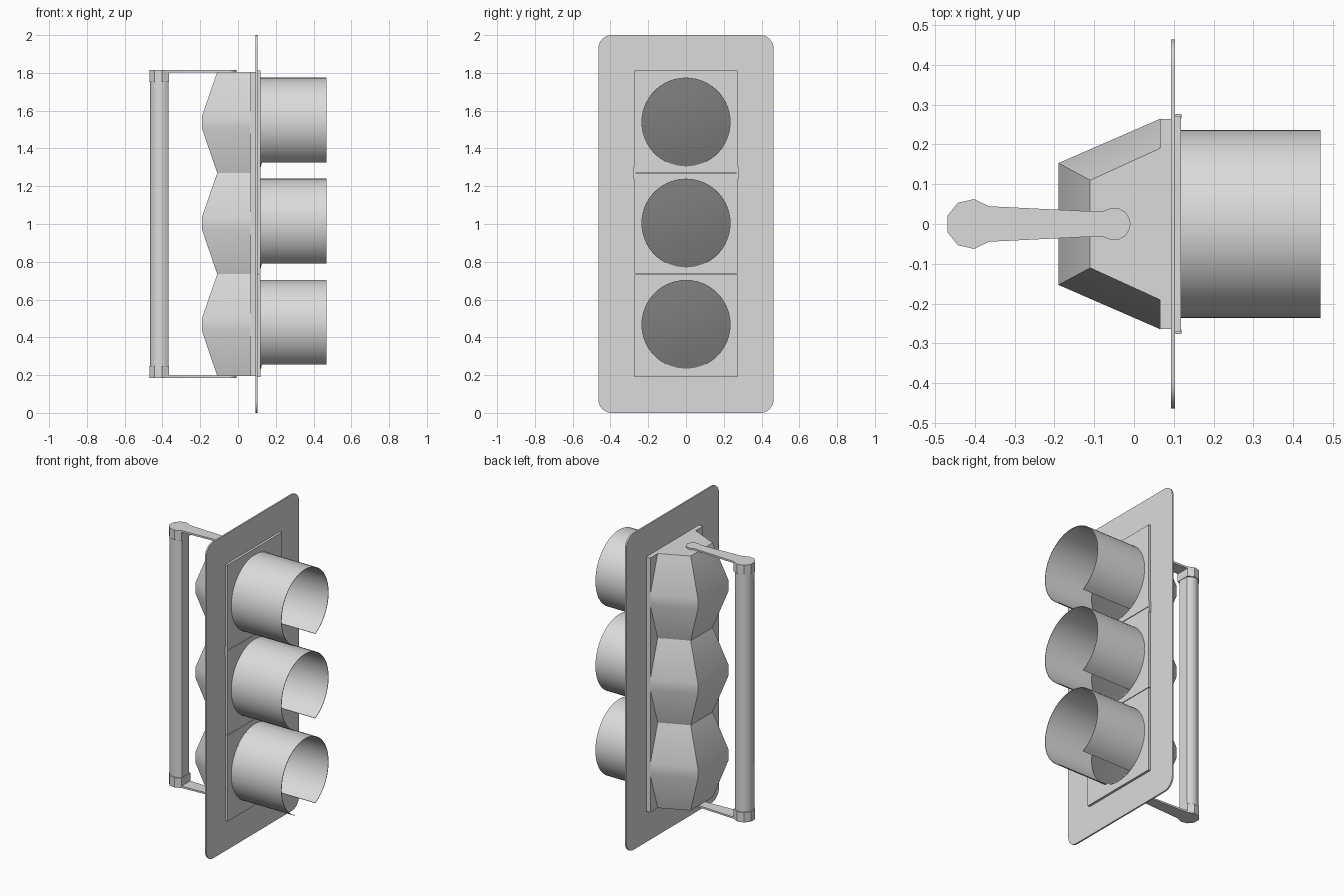
import bpy, bmesh, math
from mathutils import Vector

if "Cube" in bpy.data.objects:
    bpy.data.objects.remove(bpy.data.objects["Cube"])


def material(name, v):
    m = bpy.data.materials.new(name)
    m.diffuse_color = (v, v, v, 1)
    m.use_nodes = True
    m.node_tree.nodes["Principled BSDF"].inputs["Base Color"].default_value = m.diffuse_color
    return m


grey = material("light grey", 0.71)
dark = material("dark grey", 0.2)


def finish(name, bm, mat=grey, recalc=True):
    if recalc:
        bmesh.ops.recalc_face_normals(bm, faces=bm.faces)
    me = bpy.data.meshes.new(name)
    bm.to_mesh(me)
    bm.free()
    me.materials.append(mat)
    ob = bpy.data.objects.new(name, me)
    bpy.context.collection.objects.link(ob)
    bpy.ops.object.select_all(action='DESELECT')
    ob.select_set(True)
    bpy.context.view_layer.objects.active = ob
    bpy.ops.object.shade_smooth_by_angle(angle=math.radians(30))
    return ob


def prism(name, pts, lo, hi, axis):
    """Extrude an outline: (y, z) points along x, or (x, y) points along z."""
    def place(p, t):
        return Vector((t, *p)) if axis == 'x' else Vector((*p, t))
    bm = bmesh.new()
    a = [bm.verts.new(place(p, lo)) for p in pts]
    b = [bm.verts.new(place(p, hi)) for p in pts]
    n = len(pts)
    for i in range(n):
        j = (i + 1) % n
        bm.faces.new((a[i], a[j], b[j], b[i]))
    bm.faces.new(a[::-1])
    bm.faces.new(b)
    return finish(name, bm)


def arc(cx, cy, r, a0, a1, n):
    """Points on an arc, angles in degrees, both ends included."""
    return [(cx + r * math.cos(math.radians(a0 + (a1 - a0) * i / n)),
             cy + r * math.sin(math.radians(a0 + (a1 - a0) * i / n)))
            for i in range(n + 1)]


def rect(w, z0, z1):
    return [(-w, z0), (w, z0), (w, z1), (-w, z1)]


CENTRES = (0.468, 1.004, 1.539)
SEAMS = (0.195, 0.735, 1.27, 1.805)

# backplate with rounded corners
R = 0.07
outline = []
for sy, z, start in ((1, R, -90), (1, 2 - R, 0), (-1, 2 - R, 90), (-1, R, 180)):
    outline += arc(sy * (0.464 - R), z, R, start, start + 90, 6)
prism("backplate", outline, 0.093, 0.103, 'x')

# housing frame and its three faceted bulges
prism("housing_frame", rect(0.264, 0.195, 1.805), 0.065, 0.095, 'x')
levels = []
for i, c in enumerate(CENTRES):
    levels += [(SEAMS[i], False), (c - 0.035, True), (c + 0.035, True)]
levels.append((SEAMS[3], False))
bm = bmesh.new()
rings = []
for z, wide in levels:
    if wide:
        sec = [(0.065, 0.264), (-0.19, 0.153), (-0.19, -0.153), (0.065, -0.264)]
    else:
        sec = [(0.065, 0.19), (-0.11, 0.11), (-0.11, -0.11), (0.065, -0.19)]
    rings.append([bm.verts.new((x, y, z)) for x, y in sec])
for a, b in zip(rings, rings[1:]):
    for i in range(4):
        j = (i + 1) % 4
        bm.faces.new((a[i], a[j], b[j], b[i]))
bm.faces.new(rings[0][::-1])
bm.faces.new(rings[-1])
finish("housing_shell", bm)

for i, c in enumerate(CENTRES):
    # door panel with a thin seam to its neighbour
    lo = 0.19 if i == 0 else SEAMS[i] + 0.002
    hi = 1.812 if i == 2 else SEAMS[i + 1] - 0.002
    prism(f"door_{i + 1}", rect(0.272, lo, hi), 0.1, 0.118, 'x')

    # mounting ring and open-bottomed hood
    prism(f"lens_ring_{i + 1}", arc(0, c, 0.236, 0, 352.5, 47), 0.11, 0.121, 'x')
    gap = 26
    shell = arc(0, c, 0.236, -90 + gap, 270 - gap, 44)
    shell += arc(0, c, 0.233, 270 - gap, -90 + gap, 44)
    prism(f"hood_{i + 1}", shell, 0.116, 0.469, 'x')

    # shallow domed lens
    bm = bmesh.new()
    tip = bm.verts.new((0.145, 0, c))
    prev = None
    for r, x in ((0.08, 0.142), (0.16, 0.134), (0.234, 0.122)):
        ring = [bm.verts.new((x, y, z)) for y, z in arc(0, c, r, 0, 348.75, 31)]
        for k in range(32):
            m = (k + 1) % 32
            if prev is None:
                bm.faces.new((tip, ring[k], ring[m]))
            else:
                bm.faces.new((prev[k], ring[k], ring[m], prev[m]))
        prev = ring
    finish(f"lens_{i + 1}", bm, dark, recalc=False)

# hinge tabs beside the upper door seam
s = SEAMS[2]
for side in (-1, 1):
    y0, y1 = side * 0.265, side * 0.277
    prism("hinge_tab", [(y0, s - 0.035), (y1, s - 0.035),
                        (y1, s + 0.035), (y0, s + 0.035)], 0.104, 0.119, 'x')

# mounting pole with a flat inner side
prism("pole", arc(-0.411, 0, 0.055, 38, 322, 11), 0.2, 1.8, 'z')

# end caps and tapered arms, mirrored about the middle height
cap = arc(-0.409, 0, 0.063, 45, 315, 7)
arm = cap + [(-0.09, -0.031)] + arc(-0.05, 0, 0.041, -125, 125, 10) + [(-0.09, 0.031)]
for label, f in (("top", lambda z: z), ("bottom", lambda z: 2.0 - z)):
    za, zb = sorted((f(1.752), f(1.806)))
    prism(f"{label}_cap", cap, za, zb, 'z')
    za, zb = sorted((f(1.803), f(1.814)))
    prism(f"{label}_arm", arm, za, zb, 'z')
